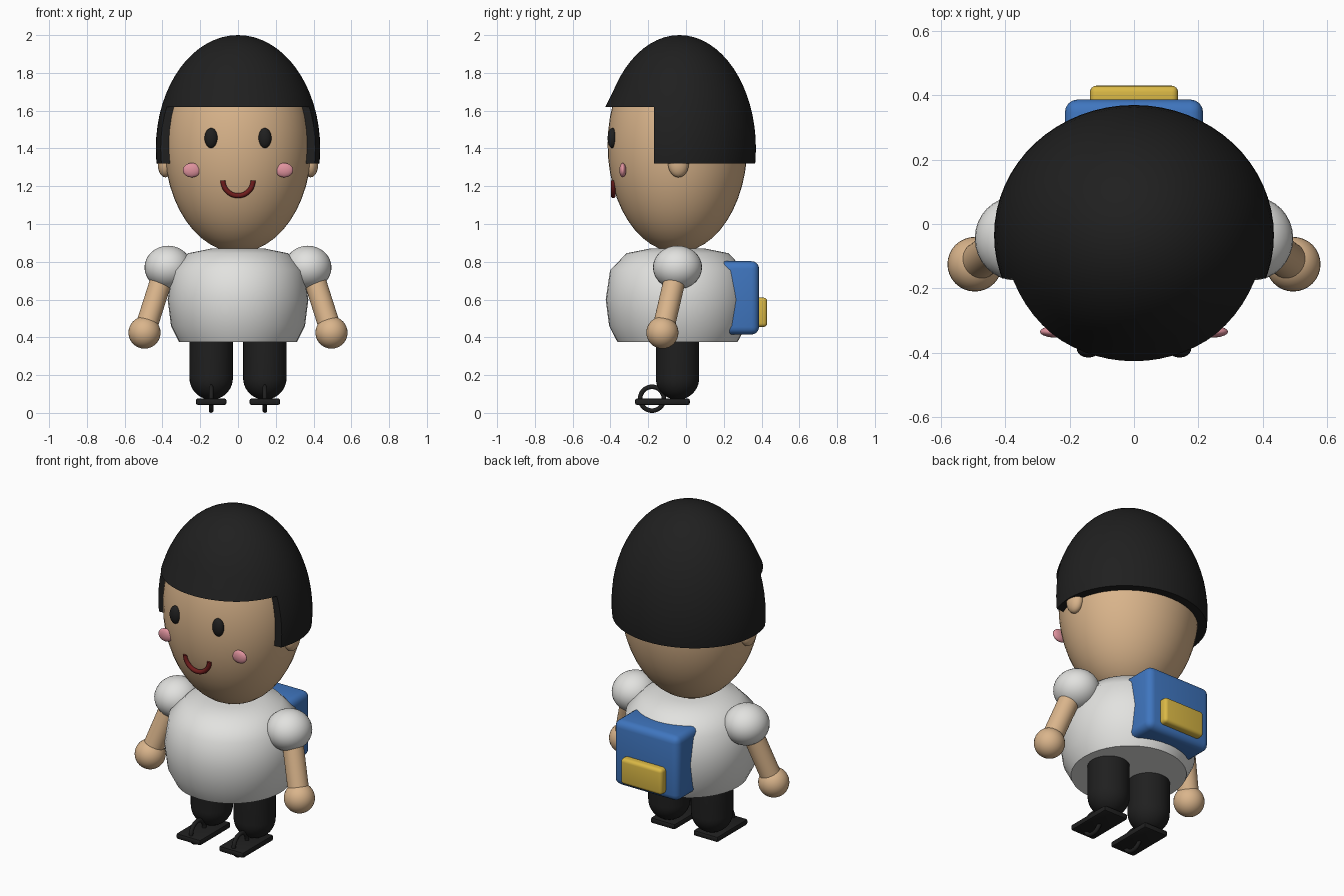
import bpy
import bmesh
from math import pi, sin, cos, radians
from mathutils import Vector

cube = bpy.data.objects.get("Cube")
if cube:
    bpy.data.objects.remove(cube, do_unlink=True)

CY = -0.045  # depth of the body axis


def material(name, rgb):
    m = bpy.data.materials.new(name)
    m.use_nodes = True
    m.diffuse_color = (*rgb, 1)
    m.node_tree.nodes["Principled BSDF"].inputs["Base Color"].default_value = (*rgb, 1)
    return m


SKIN = material("skin tan", (0.70, 0.46, 0.26))
BLACK = material("soft black", (0.014, 0.014, 0.014))
WHITE = material("shirt white", (0.76, 0.76, 0.74))
BLUE = material("bag blue", (0.05, 0.18, 0.52))
YELLOW = material("pocket yellow", (0.70, 0.48, 0.06))
PINK = material("cheek pink", (0.74, 0.29, 0.34))
RED = material("mouth red", (0.16, 0.012, 0.012))


def activate(ob):
    bpy.ops.object.select_all(action='DESELECT')
    ob.select_set(True)
    bpy.context.view_layer.objects.active = ob


def finish(name, mat):
    ob = bpy.context.object
    ob.name = name
    ob.data.name = name
    ob.data.materials.clear()
    ob.data.materials.append(mat)
    bpy.ops.object.shade_smooth_by_angle(angle=radians(40))
    return ob


def ellipsoid(name, mat, loc, radii, segs=32):
    bpy.ops.mesh.primitive_uv_sphere_add(segments=segs, ring_count=segs // 2, location=loc)
    bpy.context.object.scale = radii
    bpy.ops.object.transform_apply(location=False, rotation=False)
    return finish(name, mat)


def box(low, high):
    low, high = Vector(low), Vector(high)
    bpy.ops.mesh.primitive_cube_add(size=1, location=(low + high) / 2)
    ob = bpy.context.object
    ob.scale = high - low
    bpy.ops.object.transform_apply(location=False, rotation=False)
    return ob


def rounded_box(name, mat, low, high, bevel, segs=4):
    mod = box(low, high).modifiers.new("Bevel", 'BEVEL')
    mod.width, mod.segments = bevel, segs
    bpy.ops.object.modifier_apply(modifier=mod.name)
    finish(name, mat)


def rod(name, mat, a, b, radius):
    a, b = Vector(a), Vector(b)
    bpy.ops.mesh.primitive_cylinder_add(vertices=32, radius=radius, depth=(b - a).length,
                                        location=(a + b) / 2)
    bpy.context.object.rotation_euler = (b - a).to_track_quat('Z', 'Y').to_euler()
    finish(name, mat)


def lathe(name, mat, profile, loc, x_scale=1, segs=40):
    """Spin (radius, height) points about a vertical axis and close the ends."""
    bm = bmesh.new()
    rings = [[bm.verts.new((r * cos(2 * pi * i / segs) * x_scale, r * sin(2 * pi * i / segs), z))
              for i in range(segs)] for r, z in profile]
    for low, up in zip(rings, rings[1:]):
        for i in range(segs):
            j = (i + 1) % segs
            bm.faces.new((low[i], low[j], up[j], up[i]))
    bm.faces.new(rings[0][::-1])
    bm.faces.new(rings[-1])
    mesh = bpy.data.meshes.new(name)
    bm.to_mesh(mesh)
    bm.free()
    ob = bpy.data.objects.new(name, mesh)
    bpy.context.collection.objects.link(ob)
    ob.location = loc
    activate(ob)
    finish(name, mat)


# Head
ellipsoid("head", SKIN, (0, CY, 1.42), (0.39, 0.37, 0.57), 48)

# Hair: a cap cut level at the back and higher over the face
hair = ellipsoid("hair", BLACK, (0, -0.035, 1.4), (0.435, 0.405, 0.6), 64)
for low, high in (((-1, -1, 0.5), (1, 1, 1.32)), ((-1, -1, 0.4), (1, -0.17, 1.62))):
    cutter = box(low, high)
    cutter.hide_render = True
    mod = hair.modifiers.new("Cut", 'BOOLEAN')
    mod.operation, mod.object, mod.solver = 'DIFFERENCE', cutter, 'EXACT'
    activate(hair)
    bpy.ops.object.modifier_apply(modifier=mod.name)
    bpy.data.objects.remove(cutter, do_unlink=True)
finish("hair", BLACK)
# Fringe flares slightly toward its lower edge
for v in hair.data.vertices:
    drop = 1.7 - hair.location.z - v.co.z
    forward = -v.co.y - 0.15
    if forward > 0 and drop > 0:
        v.co.y -= 0.015 * min(1, drop / 0.08) * min(1, forward / 0.15)

# Smile
curve = bpy.data.curves.new("mouth", 'CURVE')
curve.dimensions = '3D'
curve.bevel_depth, curve.bevel_resolution, curve.use_fill_caps = 0.013, 4, True
spline = curve.splines.new('POLY')
spline.points.add(24)
for i, p in enumerate(spline.points):
    a = pi + pi * i / 24
    p.co = (0.08 * cos(a), 0, 0.08 * sin(a), 1)
mouth = bpy.data.objects.new("mouth", curve)
bpy.context.collection.objects.link(mouth)
mouth.location = (0, -0.385, 1.23)
activate(mouth)
bpy.ops.object.convert(target='MESH')
finish("mouth", RED)

# Shirt
lathe("shirt", WHITE, [(0.318, 0.375), (0.362, 0.46), (0.38, 0.6), (0.357, 0.755),
                       (0.27, 0.845), (0.145, 0.87)], (0, CY, 0), 0.98)

# Parts that come in pairs
leg_profile = [(0.115 * sin(a), 0.185 - 0.115 * cos(a))
               for a in (pi / 2 * i / 10 for i in range(1, 11))] + [(0.115, 0.45)]
for side, s in (("left", 1), ("right", -1)):
    ellipsoid(side + "_ear", SKIN, (s * 0.385, -0.04, 1.32), (0.04, 0.055, 0.073))
    ellipsoid(side + "_eye", BLACK, (s * 0.142, -0.39, 1.455), (0.035, 0.025, 0.053))
    ellipsoid(side + "_cheek", PINK, (s * 0.245, -0.335, 1.285), (0.047, 0.018, 0.038))
    ellipsoid(side + "_sleeve", WHITE, (s * 0.37, CY, 0.77), (0.125, 0.13, 0.115))
    rod(side + "_arm", SKIN, (s * 0.385, -0.045, 0.77), (s * 0.495, -0.125, 0.425), 0.058)
    ellipsoid(side + "_hand", SKIN, (s * 0.495, -0.125, 0.425), (0.085, 0.085, 0.085))
    lathe(side + "_leg", BLACK, leg_profile, (s * 0.142, CY, 0), segs=32)
    rounded_box(side + "_sandal", BLACK, (s * 0.142 - 0.081, -0.27, 0.042),
                (s * 0.142 + 0.081, 0.02, 0.076), 0.01, 2)
    bpy.ops.mesh.primitive_torus_add(major_radius=0.063, minor_radius=0.012, major_segments=40,
                                     minor_segments=12, location=(s * 0.142, -0.18, 0.075),
                                     rotation=(0, pi / 2, 0))
    finish(side + "_sandal_strap", BLACK)

# Backpack
rounded_box("backpack", BLUE, (-0.215, 0.16, 0.415), (0.215, 0.387, 0.803), 0.04)
rounded_box("backpack_pocket", YELLOW, (-0.137, 0.36, 0.455), (0.137, 0.43, 0.61), 0.02)
